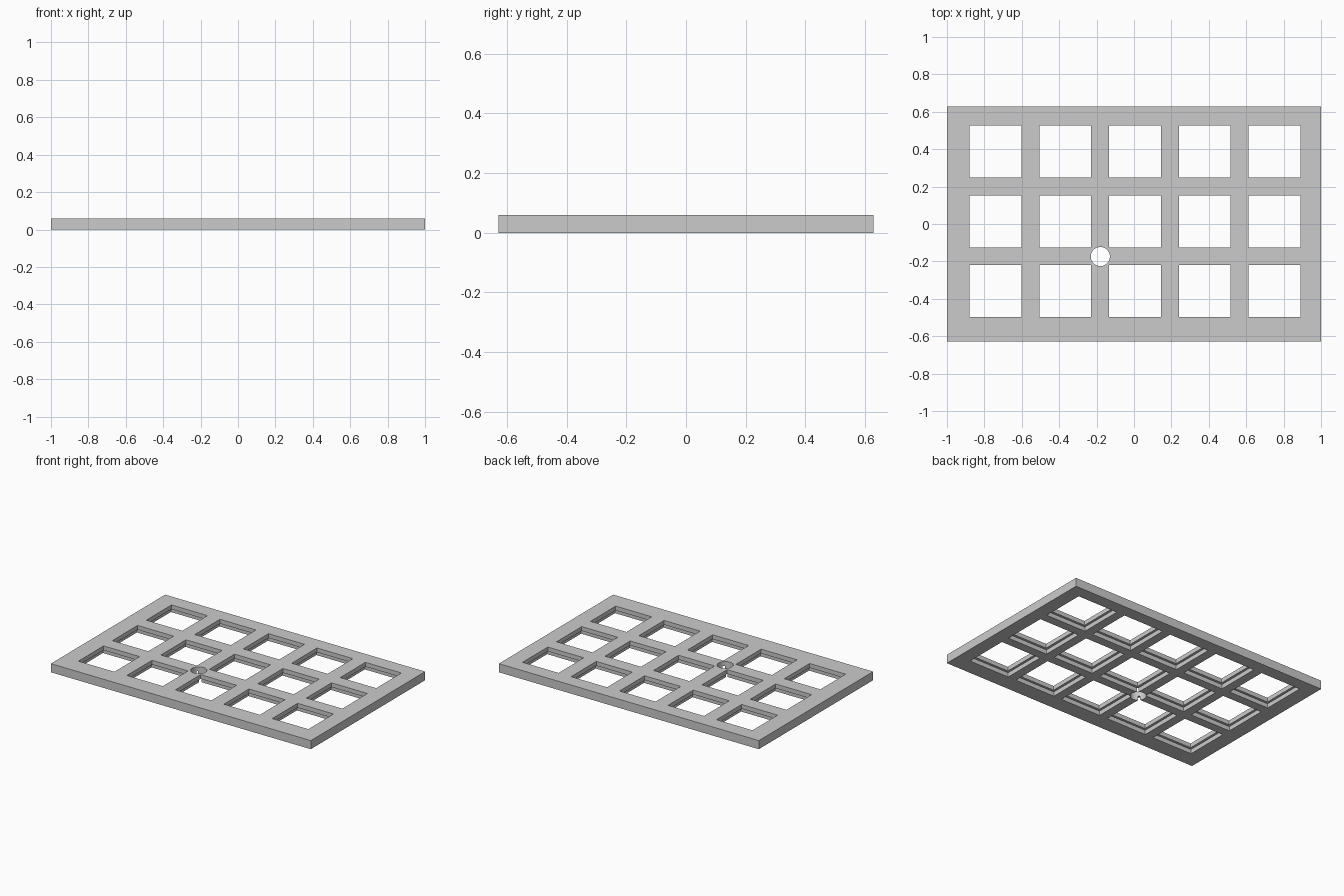
import bpy
import bmesh
from mathutils import Matrix

WIDTH, DEPTH, THICK = 2.0, 1.256, 0.06
PITCH, HOLE, RECESS = 0.373, 0.277, 0.31
COLUMNS, ROWS = 5, 3
GRID_X, GRID_Y = 0.005, 0.014   # centre of the hole grid

cube = bpy.data.objects.get("Cube")
if cube:
    bpy.data.objects.remove(cube, do_unlink=True)

grey = bpy.data.materials.new("plain grey")
grey.use_nodes = True
colour = (0.6, 0.6, 0.6, 1)
grey.diffuse_color = colour
grey.node_tree.nodes["Principled BSDF"].inputs["Base Color"].default_value = colour


def add_box(bm, x, y, width, depth, bottom, top):
    matrix = (Matrix.Translation((x, y, (bottom + top) / 2))
              @ Matrix.Diagonal((width, depth, top - bottom, 1)))
    bmesh.ops.create_cube(bm, size=1, matrix=matrix)


def finish(bm, name):
    mesh = bpy.data.meshes.new(name)
    bm.to_mesh(mesh)
    bm.free()
    mesh.materials.append(grey)
    obj = bpy.data.objects.new(name, mesh)
    bpy.context.collection.objects.link(obj)
    return obj


def hole_grid(name, size, bottom, top):
    bm = bmesh.new()
    for col in range(COLUMNS):
        for row in range(ROWS):
            x = GRID_X + (col - (COLUMNS - 1) / 2) * PITCH
            y = GRID_Y + (row - (ROWS - 1) / 2) * PITCH
            add_box(bm, x, y, size, size, bottom, top)
    return finish(bm, name)


# Flat slab
bm = bmesh.new()
add_box(bm, 0, 0, WIDTH, DEPTH, 0, THICK)
plate = finish(bm, "plate")

# Square openings, wider recesses on the underside, one round hole
bm = bmesh.new()
bmesh.ops.create_cone(bm, cap_ends=True, segments=48, radius1=0.051,
                      radius2=0.051, depth=0.3,
                      matrix=Matrix.Translation((-0.18, -0.174, 0)))
cutters = [
    hole_grid("opening_cutter", HOLE, -0.1, 0.1),
    hole_grid("recess_cutter", RECESS, -0.1, THICK / 2),
    finish(bm, "round_hole_cutter"),
]

bpy.ops.object.select_all(action="DESELECT")
plate.select_set(True)
bpy.context.view_layer.objects.active = plate
for cutter in cutters:
    cutter.hide_render = True
    cut = plate.modifiers.new(cutter.name, "BOOLEAN")
    cut.operation = "DIFFERENCE"
    cut.solver = "EXACT"
    cut.object = cutter
    bpy.ops.object.modifier_apply(modifier=cut.name)
    bpy.data.objects.remove(cutter, do_unlink=True)

bpy.ops.object.shade_smooth_by_angle()
